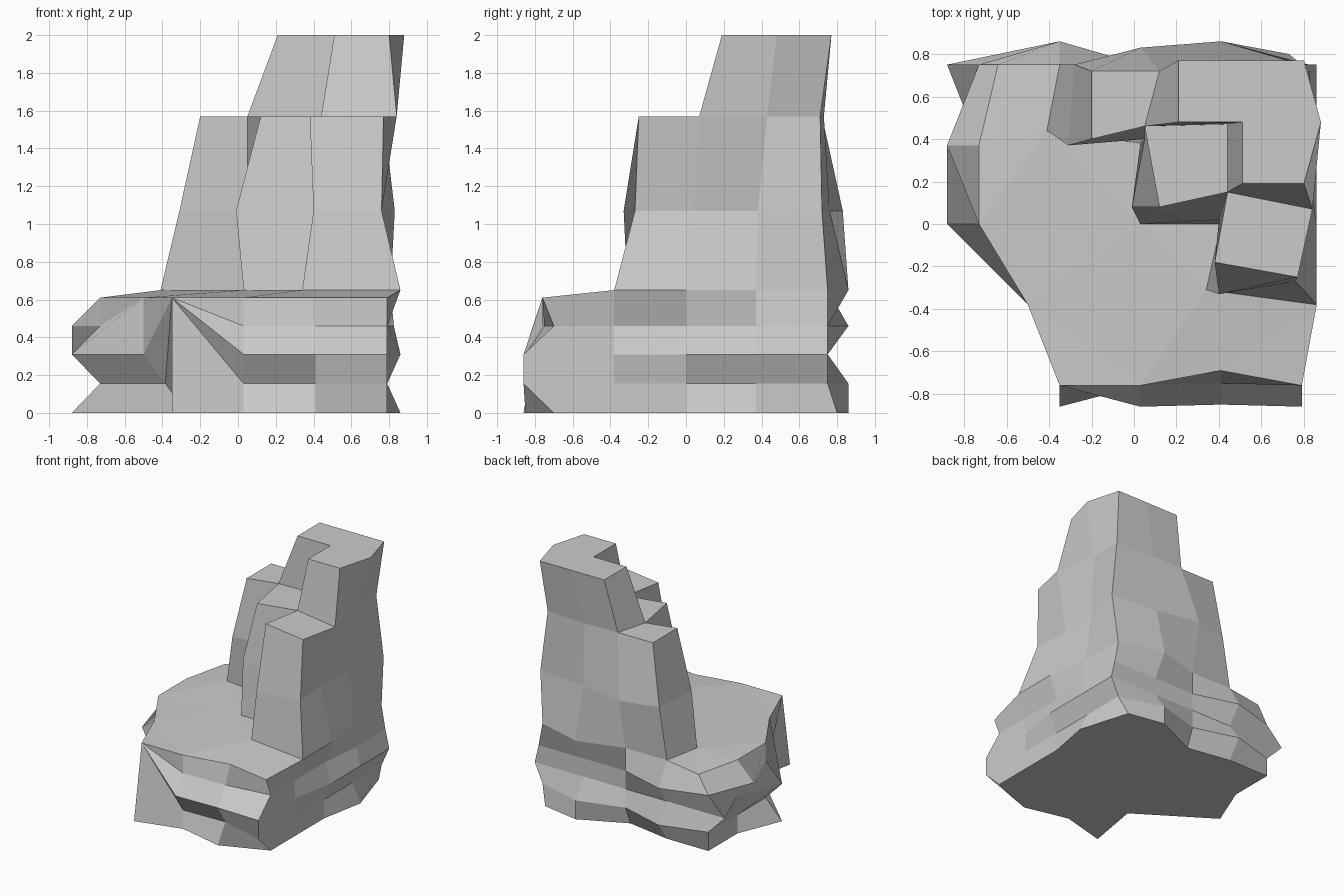
import bpy, bmesh

if "Cube" in bpy.data.objects:
    bpy.data.objects.remove(bpy.data.objects["Cube"])

# Ground outline of the base, anticlockwise from the back right corner
outline = [(.79, .75), (.41, .75), (.03, .75), (-.35, .75), (-.73, .75),
           (-.73, .37), (-.73, 0), (-.27, -.40), (-.35, -.76), (.03, -.76),
           (.41, -.75), (.79, -.76), (.79, -.38), (.79, 0), (.79, .37)]
# Outward shift of each point where a rock layer juts out
R, B, L, F = (.07, 0), (0, .11), (-.15, 0), (0, -.1)
jut = [R, B, B, B, L, L, L, (-.23, .02), F, F, F, F, R, R, R]
# How far each point juts out, layer by layer
amount = {"n": -.6, "0": 0, "e": .25, "h": .5, "1": 1}
layers = [(0, "n1n00010101n001"),
          (.155, "0101000h0001000"),
          (.31, "100010110111011"),
          (.46, "h0010101000n00h"),
          (.65, "0100n00100n011e")]

bm = bmesh.new()


def ring(points, z):
    return [bm.verts.new((x, y, z)) for x, y in points]


def wall(low, high):
    n = len(low)
    for i in range(n):
        j = (i + 1) % n
        bm.faces.new((low[i], low[j], high[j], high[i]))


# Layered base
rings = []
for z, code in layers:
    pts = [(x + dx * amount[c], y + dy * amount[c])
           for (x, y), (dx, dy), c in zip(outline, jut, code)]
    rings.append(ring(pts, z))
bm.faces.new(rings[0][::-1])
for a, b in zip(rings, rings[1:]):
    wall(a, b)
top = rings[-1]
for v in top[4:12]:
    v.co.z = .61
rings[0][0].co.xy = (.73, .80)
# Front left corner: layers run together into single large facets
for r in rings[1:4]:
    r[8].co = top[8].co
rings[3][7].co = top[7].co

# Plateau between the base rim and the stepped foot of the columns
step = ring([(-.41, .44), (.03, .38), (.03, 0), (.41, 0), (.34, -.31)], .65)
bm.faces.new(top[3:13] + step[::-1])

# Stepped columns
foot = top[:4] + step + top[12:]
mid = ring([(.83, .72), (.41, .76), (.03, .83), (-.28, .75), (-.31, .37), (.05, .40),
            (-.01, .08), (.40, .02), (.40, -.33), (.76, -.27), (.73, .04), (.75, .38)], 1.07)
led = ring([(.77, .71), (.42, .73), (.12, .72), (-.20, .72), (-.20, .40), (.05, .46),
            (.12, .08), (.44, .15), (.38, -.18), (.77, -.25), (.84, .07), (.77, .43)], 1.57)
wall(foot, mid)
wall(mid, led)

# Three ledges
inner = ring([(.44, .47)], 1.57)[0]
bm.faces.new(led[2:6])
bm.faces.new(led[5:8] + [inner])
bm.faces.new(led[7:11])

# L-shaped peak
peak_foot = led[:3] + [led[5], inner, led[7]] + led[10:]
peak = ring([(.80, .77), (.51, .77), (.21, .77), (.21, .48), (.51, .48),
             (.51, .19), (.80, .19), (.88, .48)], 2)
wall(peak_foot, peak)
bm.faces.new(peak)

# Finished rock
bmesh.ops.remove_doubles(bm, verts=bm.verts[:], dist=.0001)
bmesh.ops.recalc_face_normals(bm, faces=bm.faces[:])
bmesh.ops.triangulate(bm, faces=[f for f in bm.faces if len(f.verts) > 4])
mesh = bpy.data.meshes.new("rock_outcrop")
bm.to_mesh(mesh)
bm.free()
bpy.context.collection.objects.link(bpy.data.objects.new("rock_outcrop", mesh))
